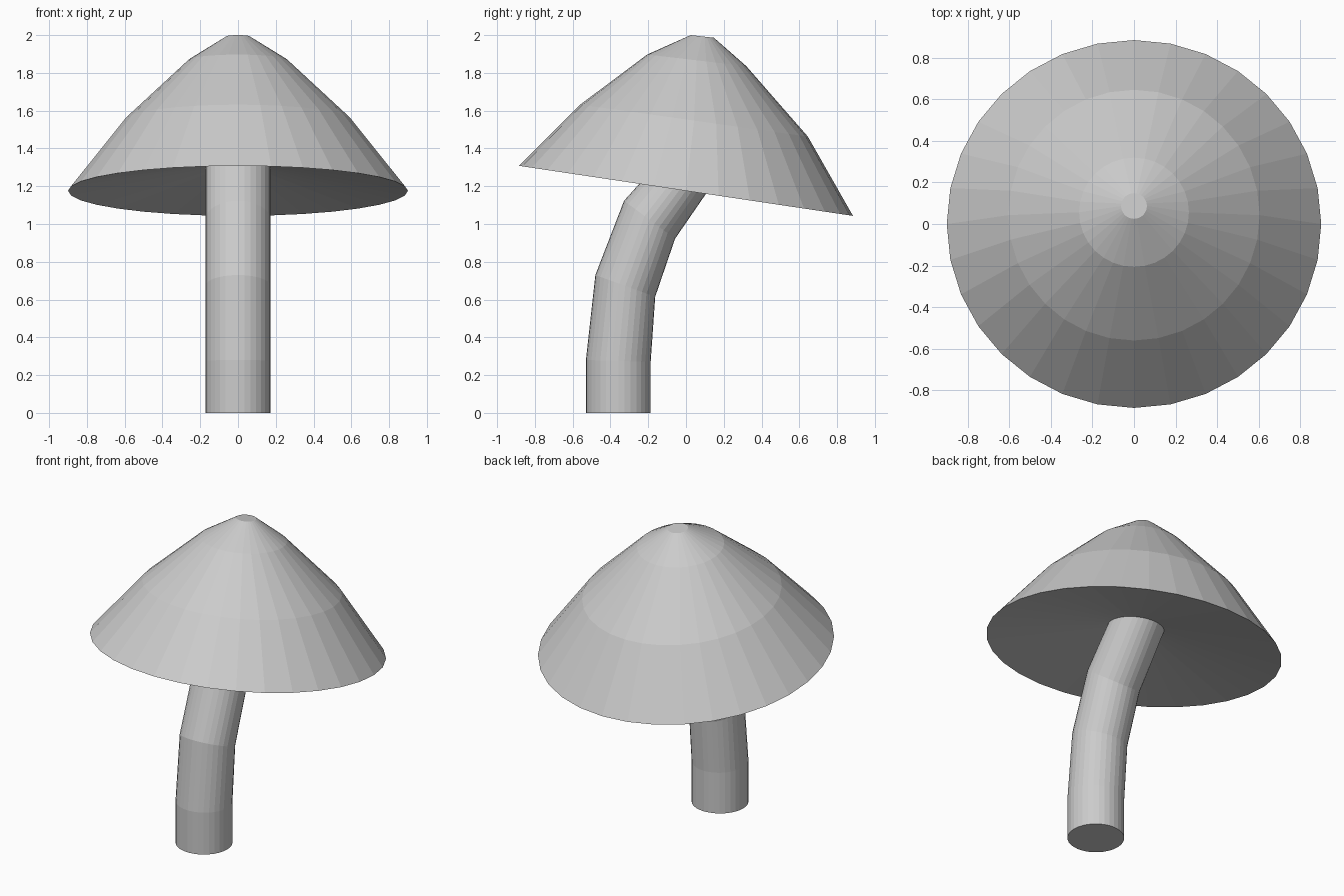
import bpy
import bmesh
from math import cos, sin, pi
from mathutils import Vector

SIDES = 32

default_cube = bpy.data.objects.get("Cube")
if default_cube:
    bpy.data.objects.remove(default_cube, do_unlink=True)

grey = bpy.data.materials.new("plain_grey")
grey.use_nodes = True
grey.diffuse_color = (0.6, 0.6, 0.6, 1)
grey.node_tree.nodes["Principled BSDF"].inputs["Base Color"].default_value = grey.diffuse_color


def loft(name, rings):
    """Closed skin through tilted rings: (front y, front z), (back y, back z), half width."""
    bm = bmesh.new()
    loops = []
    for front, back, half_width in rings:
        front, back = Vector((0, *front)), Vector((0, *back))
        centre, depth = (front + back) / 2, (back - front) / 2
        across = Vector((half_width, 0, 0))
        angles = [2 * pi * i / SIDES for i in range(SIDES)]
        loops.append([bm.verts.new(centre + across * cos(a) + depth * sin(a)) for a in angles])
    for lower, upper in zip(loops, loops[1:]):
        for i in range(SIDES):
            j = (i + 1) % SIDES
            bm.faces.new((lower[i], lower[j], upper[j], upper[i]))
    bm.faces.new(loops[0][::-1])
    bm.faces.new(loops[-1])
    bmesh.ops.recalc_face_normals(bm, faces=bm.faces)
    mesh = bpy.data.meshes.new(name)
    bm.to_mesh(mesh)
    bm.free()
    mesh.materials.append(grey)
    obj = bpy.data.objects.new(name, mesh)
    bpy.context.collection.objects.link(obj)


# Bent stem, leaning backwards as it rises
stem = [
    ((-0.53, 0), (-0.187, 0), 0.172),
    ((-0.53, 0.28), (-0.187, 0.27), 0.172),
    ((-0.48, 0.73), (-0.163, 0.615), 0.172),
    ((-0.328, 1.123), (-0.058, 0.922), 0.172),
    ((-0.15, 1.322), (0.185, 1.275), 0.172),
]

# Tilted cap: rim, two shoulders and a small flat tip
cap = [
    ((-0.884, 1.308), (0.884, 1.043), 0.9),
    ((-0.56, 1.632), (0.645, 1.463), 0.604),
    ((-0.206, 1.897), (0.319, 1.836), 0.264),
    ((0.025, 2.0), (0.148, 1.986), 0.062),
]

# One continuous skin; the hollow underside spans from the stem top to the rim
loft("mushroom_stem_and_cap", stem + cap)
